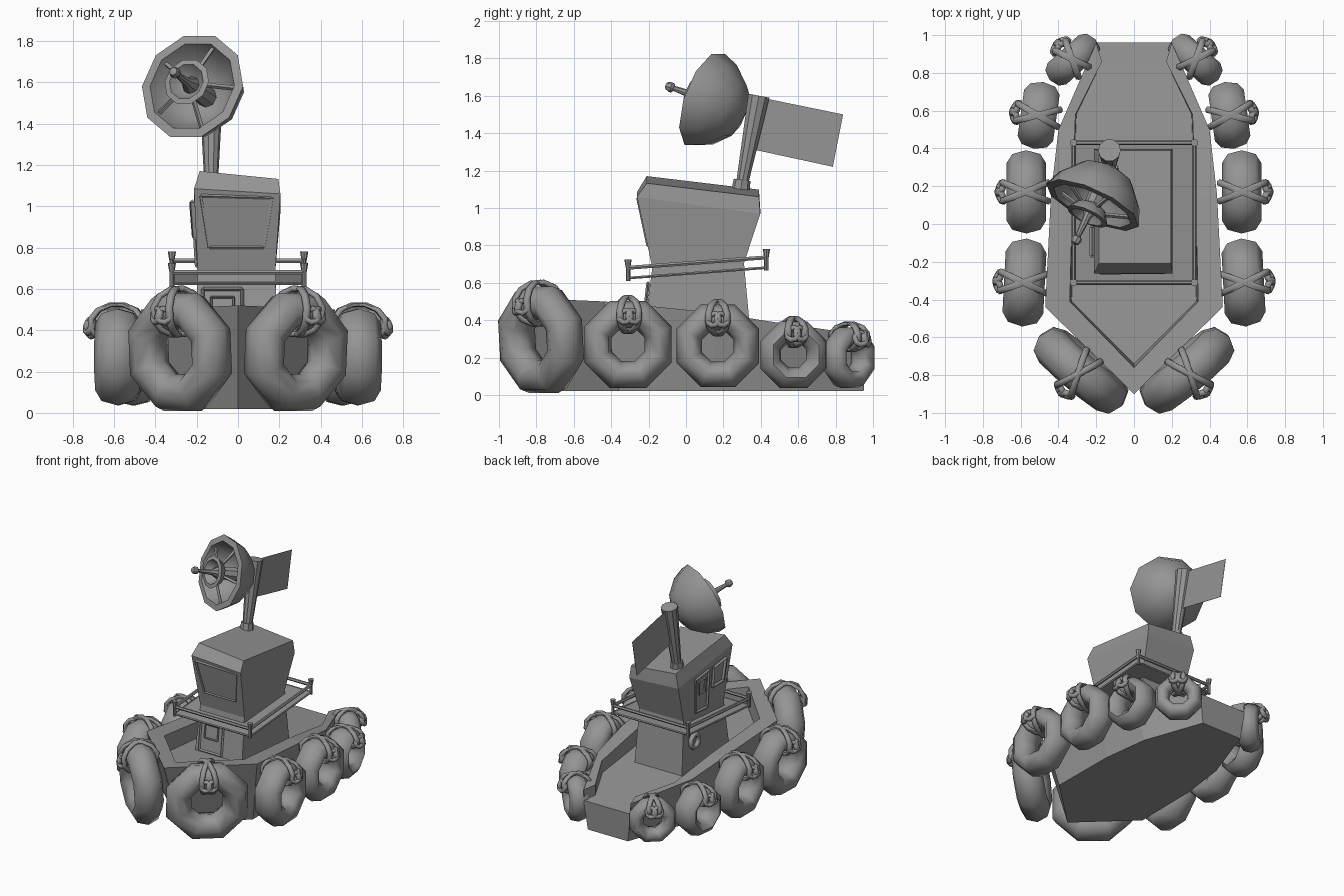
import bpy, bmesh, math
from mathutils import Vector, Matrix

if "Cube" in bpy.data.objects:
    bpy.data.objects.remove(bpy.data.objects["Cube"])

grey = bpy.data.materials.new("plain_grey")
grey.diffuse_color = (0.3, 0.3, 0.3, 1)
grey.use_nodes = True
grey.node_tree.nodes["Principled BSDF"].inputs["Base Color"].default_value = grey.diffuse_color


def make(name, verts, faces, smooth=None):
    me = bpy.data.meshes.new(name)
    bm = bmesh.new()
    vs = [bm.verts.new(v) for v in verts]
    for f in faces:
        bm.faces.new([vs[i] for i in f])
    bmesh.ops.recalc_face_normals(bm, faces=bm.faces)
    bm.to_mesh(me)
    bm.free()
    me.materials.append(grey)
    ob = bpy.data.objects.new(name, me)
    bpy.context.collection.objects.link(ob)
    if smooth:
        bpy.ops.object.select_all(action='DESELECT')
        ob.select_set(True)
        bpy.context.view_layer.objects.active = ob
        bpy.ops.object.shade_smooth_by_angle(angle=math.radians(smooth))
    return ob


def lathe(name, origin, axis, profile, n, smooth=35, closed=False):
    """Spin (radius, height) points around an axis."""
    q = Vector(axis).to_track_quat('Z', 'Y')
    o = Vector(origin)
    verts = [o + q @ Vector((r * math.cos(2 * math.pi * i / n), r * math.sin(2 * math.pi * i / n), h))
             for r, h in profile for i in range(n)]
    m = len(profile)
    faces = [(j * n + i, j * n + (i + 1) % n, (j + 1) % m * n + (i + 1) % n, (j + 1) % m * n + i)
             for j in range(m if closed else m - 1) for i in range(n)]
    if not closed:
        faces += [tuple(range(n)), tuple(range((m - 1) * n, m * n))]
    return make(name, verts, faces, smooth)


def rod(name, a, b, r0, r1=None, n=8):
    a, b = Vector(a), Vector(b)
    return lathe(name, a, b - a, [(r0, 0), (r1 or r0, (b - a).length)], n)


def frame(name, corners, r=0.009):
    for i in range(len(corners)):
        rod(name, corners[i], corners[(i + 1) % len(corners)], r, n=4)


def ring(name, mat, major, rad, axial, n=8, m=8):
    """Torus around local X, with an elliptical section."""
    verts = []
    for i in range(n):
        a = 2 * math.pi * (i + 0.5) / n
        for j in range(m):
            b = 2 * math.pi * j / m
            r = major + rad * math.cos(b)
            verts.append(mat @ Vector((axial * math.sin(b), r * math.cos(a), r * math.sin(a))))
    faces = [(i * m + j, i * m + (j + 1) % m, (i + 1) % n * m + (j + 1) % m, (i + 1) % n * m + j)
             for i in range(n) for j in range(m)]
    return make(name, verts, faces, 70)


# Hull: half outlines of keel, outer rim, inner rim and deck
keel = [(0, -.72, .02), (.38, -.36, .02), (.375, .15, .02), (.33, .5, .02), (.17, .95, .02)]
rim = [(0, -.9, .52), (.47, -.44, .50), (.44, .15, .44), (.40, .5, .385), (.2, .96, .32)]
inner = [(0, -.76, .51), (.34, -.41, .49), (.325, .15, .435), (.31, .58, .37), (.17, .86, .33)]
deck = [(0, -.74, .38), (.33, -.41, .36), (.32, .15, .32), (.305, .58, .28), (.17, .86, .25), (.2, .96, .24)]
rows = keel + rim + inner + deck
verts = rows + [(-x, y, z) for x, y, z in rows]
N = len(rows)
faces = []
for s in (0, N):
    for k in (0, 5, 10):
        faces += [(s + k + i, s + k + i + 1, s + k + i + 6, s + k + i + 5) for i in range(4)]
    faces.append((s + 9, s + 14, s + 19, s + 20))
    faces.append((s + 4, s + 9, s + 20))
faces += [(i, i + 1, N + i + 1, N + i) for i in range(4)]
faces += [(15 + i, 16 + i, N + 16 + i, N + 15 + i) for i in range(5)]
faces.append((4, 20, N + 20, N + 4))
hull = make("hull", verts, faces)
bm = bmesh.new()
bm.from_mesh(hull.data)
bmesh.ops.remove_doubles(bm, verts=bm.verts, dist=0.0005)
bmesh.ops.recalc_face_normals(bm, faces=bm.faces)
bm.to_mesh(hull.data)
bm.free()

# Cabin: stacked rectangles (x0, x1, y0, y1, z, slope x, slope y)
levels = [(-.21, .195, -.235, .35, .27, 0, 0), (-.195, .18, -.18, .31, .68, 0, .05),
          (-.213, .205, -.262, .397, 1.085, -.06, -.14), (-.185, .195, -.21, .39, 1.17, -.1, -.12)]
verts = []
for x0, x1, y0, y1, z, sx, sy in levels:
    verts += [(x, y, z + sx * (x - x0) + sy * (y - y0)) for x, y in ((x0, y0), (x1, y0), (x1, y1), (x0, y1))]
faces = [(k * 4 + i, k * 4 + (i + 1) % 4, k * 4 + 4 + (i + 1) % 4, k * 4 + 4 + i)
         for k in range(3) for i in range(4)]
make("cabin", verts, faces + [(0, 1, 2, 3), (12, 13, 14, 15)])

# Cabin window and door frames
frame("front_window_frame", [(-.18, -.258, 1.05), (.165, -.255, 1.04), (.125, -.205, .80), (-.14, -.205, .80)])
frame("front_door_frame", [(-.17, -.203, .60), (.02, -.203, .60), (.02, -.23, .36), (-.17, -.23, .36)])
frame("front_door_panel", [(-.13, -.208, .56), (-.02, -.208, .56), (-.02, -.22, .46), (-.13, -.22, .46)], .006)
frame("side_window_frame", [(-.222, -.17, 1.02), (-.222, -.02, 1.0), (-.21, -.02, .85), (-.21, -.15, .85)], .013)
frame("side_door_frame", [(-.215, .03, 1.0), (-.215, .19, .98), (-.198, .17, .72), (-.198, .03, .71)], .011)
frame("side_door_panel", [(-.215, .07, .96), (-.215, .15, .95), (-.207, .14, .85), (-.207, .07, .85)], .007)
ring("life_ring", Matrix.Translation((-.215, .2, .52)), .05, .018, .018)


# Raised walkway with railing, sloping up to the rear
def wz(y):
    return .62 + .075 * (y + .31)


plan = [(-.32, -.31), (.32, -.31), (.32, .43), (-.32, .43)]
make("walkway", [(x, y, wz(y) + h) for h in (0, .01) for x, y in plan],
     [(0, 1, 2, 3), (4, 5, 6, 7)] + [(i, (i + 1) % 4, (i + 1) % 4 + 4, i + 4) for i in range(4)])
for x, y in plan:
    lathe("rail_post", (x, y, wz(y) - .01), (0, 0, 1), [(.012, 0), (.012, .07), (.02, .115)], 8)
for h, r in ((.06, .012), (.005, .008)):
    for i in range(4):
        a, b = plan[i], plan[(i + 1) % 4]
        rod("rail", (*a, wz(a[1]) + h), (*b, wz(b[1]) + h), r, n=6)

# Mast and flag
rod("mast_base", (-.13, .29, 1.08), (-.13, .30, 1.15), .05, .045)
rod("mast", (-.13, .30, 1.13), (-.13, .39, 1.60), .034, .06, 10)
flag = [(.40, 1.59), (.84, 1.50), (.785, 1.22), (.37, 1.31)]
make("flag", [(x, y, z) for x in (-.131, -.129) for y, z in flag],
     [(0, 1, 2, 3), (4, 5, 6, 7)] + [(i, (i + 1) % 4, (i + 1) % 4 + 4, i + 4) for i in range(4)])

# Radar dish with feed cup, struts and antenna
c = Vector((-.22, .10, 1.58))
d = Vector((-.40, -.86, .31)).normalized()
lathe("dish", c, d, [(.04, -.235), (.15, -.19), (.235, -.09), (.27, 0), (.225, .005),
                     (.19, -.08), (.11, -.16), (.03, -.18)], 10, 50)
lathe("feed_cup", c, d, [(.03, -.01), (.085, .015), (.118, .07), (.09, .075), (.07, .04), (.03, .01)], 10)
q = d.to_track_quat('Z', 'Y')
for i in range(5):
    u = q @ Vector((math.cos(i * 1.2566), math.sin(i * 1.2566), 0))
    rod("dish_strut", c + u * .215 - d * .03, c + u * .08 + d * .02, .012, n=4)
lathe("antenna", c, d, [(.05, -.19), (.045, .02), (.022, .07), (.014, .19), (.026, .2),
                        (.028, .215), (.02, .235), (.006, .24)], 8)

# Tyre fenders with rope lashings: x, y, z, outer radius, half thickness, turn, lean
tyres = [(.28, -.775, .295, .292, .105, -50, 4), (.58, -.31, .27, .238, .108, 3, 0),
         (.57, .17, .262, .225, .105, 0, 0), (.505, .575, .215, .182, .095, 8, 0),
         (.325, .87, .20, .165, .075, 48, 0)]
for s in (1, -1):
    for x, y, z, R, t, turn, lean in tyres:
        mat = (Matrix.Diagonal((s, 1, 1, 1)) @ Matrix.Translation((x, y, z))
               @ Matrix.Rotation(math.radians(turn), 4, 'Z') @ Matrix.Rotation(math.radians(lean), 4, 'Y'))
        w = R * .33
        ring("tyre_fender", mat, R / math.cos(math.pi / 8) * .98 - w, w, t)
        top = mat @ Matrix.Translation((.005, 0, R - w))
        for k in (-22, 22):
            loop = (top @ Matrix.Rotation(math.radians(k), 4, 'Z') @ Matrix.Rotation(math.pi / 2, 4, 'Z')
                    @ Matrix.Diagonal((1, 1, (w + .018) / (t + .03), 1)))
            ring("rope_loop", loop, t + .03, .017, .02, 12, 6)
        for k in (-1, 1):
            knot = (top @ Matrix.Translation((t + .025, k * .022, -.01))
                    @ Matrix.Rotation(k * .6, 4, 'X') @ Matrix.Rotation(.5 * k, 4, 'Z'))
            ring("rope_knot", knot, .034, .016, .018, 8, 6)
